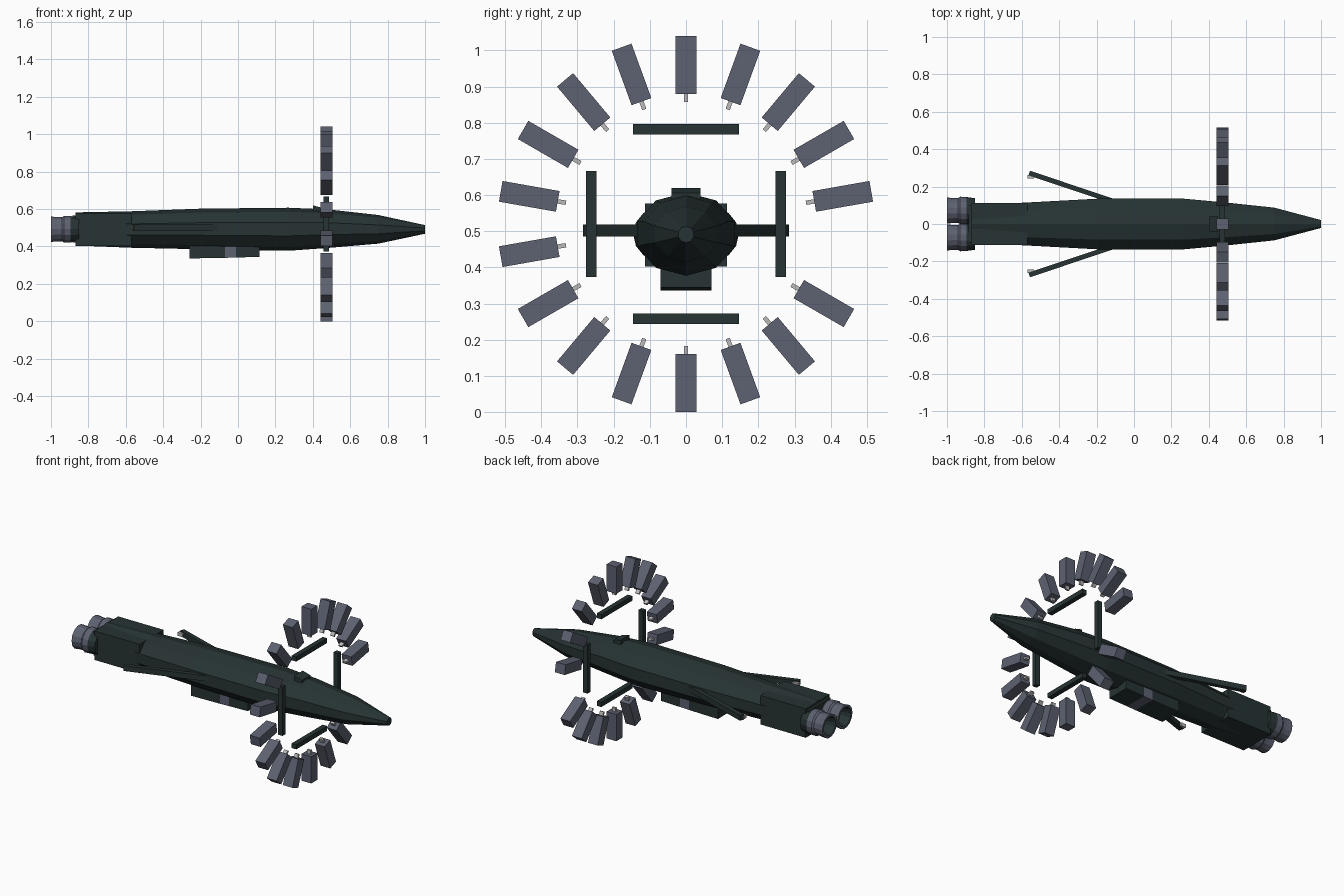
import bpy, bmesh, math
from mathutils import Matrix, Vector

if "Cube" in bpy.data.objects:
    bpy.data.objects.remove(bpy.data.objects["Cube"])


def material(name, rgb):
    m = bpy.data.materials.new(name)
    m.diffuse_color = (*rgb, 1)
    m.use_nodes = True
    m.node_tree.nodes["Principled BSDF"].inputs["Base Color"].default_value = m.diffuse_color
    return m


DARK = material("dark green hull", (0.020, 0.033, 0.033))
GREY = material("blue grey metal", (0.110, 0.122, 0.165))
LIGHT = material("light grey fittings", (0.50, 0.50, 0.50))


def finish(name, bm, *mats):
    bmesh.ops.recalc_face_normals(bm, faces=bm.faces)
    me = bpy.data.meshes.new(name)
    bm.to_mesh(me)
    bm.free()
    for m in mats:
        me.materials.append(m)
    ob = bpy.data.objects.new(name, me)
    bpy.context.collection.objects.link(ob)
    return ob


def box(name, lo, hi, mat, matrix=Matrix()):
    """Box between two corners, then moved by a matrix."""
    lo, hi = Vector(lo), Vector(hi)
    bm = bmesh.new()
    size = Matrix.Diagonal((*(hi - lo), 1))
    bmesh.ops.create_cube(bm, size=1, matrix=matrix @ Matrix.Translation((lo + hi) / 2) @ size)
    return finish(name, bm, mat)


def loft(bm, rings, cap_start=True, cap_end=True):
    """Skin a list of point rings; returns side faces per band."""
    vs = [[bm.verts.new(p) for p in r] for r in rings]
    n = len(vs[0])
    bands = [[bm.faces.new((a[i], a[(i + 1) % n], b[(i + 1) % n], b[i])) for i in range(n)]
             for a, b in zip(vs, vs[1:])]
    caps = []
    if cap_start:
        caps.append(bm.faces.new(vs[0]))
    if cap_end:
        caps.append(bm.faces.new(vs[-1]))
    return bands, caps


def ring(x, y, z, ry, rz, n, turn=0.0):
    return [(x, y + ry * math.cos(turn + math.tau * i / n),
             z + rz * math.sin(turn + math.tau * i / n)) for i in range(n)]


# Hull: ten sided, (x, half width, bottom, top)
sections = [(-0.87, 0.105, 0.405, 0.582), (-0.57, 0.121, 0.393, 0.588), (-0.2, 0.142, 0.385, 0.602),
            (0.27, 0.142, 0.377, 0.607), (0.48, 0.122, 0.392, 0.598),
            (0.75, 0.092, 0.415, 0.568), (1.0, 0.022, 0.468, 0.514)]
bm = bmesh.new()
loft(bm, [ring(x, 0, (a + b) / 2, w, (b - a) / 2, 10, math.pi / 2) for x, w, a, b in sections])
finish("hull", bm, DARK)

# Sensor ridge on top, rising to the front
bm = bmesh.new()
loft(bm, [[(x, y, z) for x, z in ((0.40, 0.58), (0.40, 0.62), (0.45, 0.606), (0.45, 0.58))]
          for y in (-0.04, 0.04)])
finish("top_ridge", bm, DARK)

# Rear engine housing
box("rear_housing", (-0.87, -0.113, 0.403), (-0.57, 0.113, 0.576), DARK)
box("rear_bulkhead", (-0.885, -0.10, 0.42), (-0.87, 0.10, 0.565), DARK)

# Belly bay: dark box with grey band and recessed front
bm = bmesh.new()
bands, caps = loft(bm, [[(x, -0.071, z), (x, 0.071, z), (x, 0.071, 0.43), (x, -0.071, 0.43)]
                        for x, z in ((-0.26, 0.336), (-0.07, 0.339), (-0.01, 0.341), (0.115, 0.344))])
for f in bands[1]:
    f.material_index = 1
bmesh.ops.inset_region(bm, faces=[caps[1]], thickness=0.013, depth=-0.012)
finish("belly_bay", bm, DARK, GREY)

for side, s in (("left", -1), ("right", 1)):
    # Engine nozzle: open cup with dark middle and light core
    prof = [(-0.85, 0.066), (-0.895, 0.072), (-0.93, 0.074), (-0.94, 0.066), (-0.965, 0.066),
            (-1.0, 0.070), (-1.0, 0.056), (-0.94, 0.040)]
    bm = bmesh.new()
    bands, caps = loft(bm, [ring(x, s * 0.072, 0.492, r, r, 14) for x, r in prof])
    for i, k in enumerate((0, 1, 1, 1, 1, 1, 0)):
        for f in bands[i]:
            f.material_index = k
    caps[1].material_index = 2
    finish(side + "_engine", bm, DARK, GREY, LIGHT)

    # Swept back arm and its light tip
    a, b = Vector((-0.09, s * 0.115, 0.502)), Vector((-0.56, s * 0.272, 0.502))
    m = Matrix.Translation(a) @ Matrix.Rotation(math.atan2(b.y - a.y, b.x - a.x), 4, 'Z')
    box(side + "_swept_arm", (0, -0.013, -0.016), ((b - a).length, 0.013, 0.016), DARK, m)
    y0, y1 = sorted((s * 0.242, s * 0.262))
    box(side + "_arm_tip", (-0.57, y0, 0.492), (-0.535, y1, 0.512), LIGHT)

# Ring of radial pods, one slot empty
RING = Matrix.Translation((0.472, 0, 0.52))
for i in range(18):
    deg = 10 + 20 * i
    if deg == 350:
        continue
    m = RING @ Matrix.Rotation(math.radians(deg), 4, 'X')
    box("ring_pod", (-0.032, 0.36, -0.029), (0.032, 0.52, 0.029), GREY, m)
    box("ring_pod_peg", (-0.012, 0.337, -0.006), (0.012, 0.361, 0.006), LIGHT, m)

# Four inner ring bars
for i in range(4):
    m = RING @ Matrix.Rotation(math.pi / 2 * i, 4, 'X')
    box("ring_bar", (-0.015, 0.248, -0.146), (0.015, 0.276, 0.146), DARK, m)
